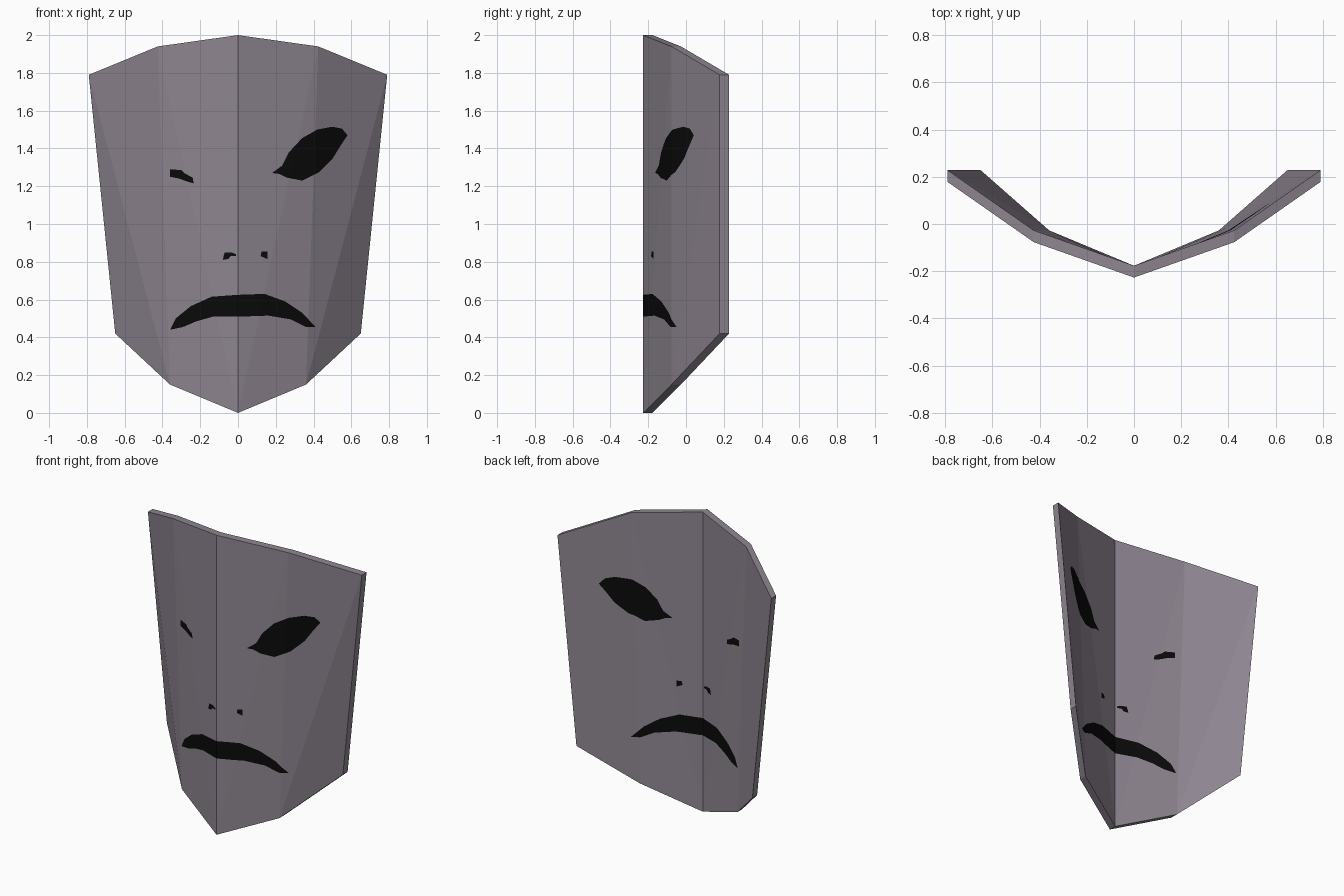
import bpy, bmesh
from mathutils import Vector
from mathutils.geometry import delaunay_2d_cdt, intersect_point_tri_2d, barycentric_transform

if "Cube" in bpy.data.objects:
    bpy.data.objects.remove(bpy.data.objects["Cube"])

THICK = 0.05


def material(name, rgb):
    m = bpy.data.materials.new(name)
    m.diffuse_color = (*rgb, 1)
    m.use_nodes = True
    m.node_tree.nodes["Principled BSDF"].inputs["Base Color"].default_value = m.diffuse_color
    return m


# Folded shield: centre crease, side crease and outer edge, each (bottom, top) as (x, y, z)
columns = [((0, -0.227, 0), (0, -0.227, 2.0)),
           ((0.36, -0.077, 0.15), (0.425, -0.077, 1.94)),
           ((0.65, 0.178, 0.42), (0.79, 0.178, 1.79))]

# Each panel is two flat triangles, mirrored to the other side
panels = []
for (b0, t0), (b1, t1) in zip(columns, columns[1:]):
    for tri in ((b0, b1, t1), (b0, t1, t0)):
        for side in (1, -1):
            panels.append([Vector((side * x, y, z)) for x, y, z in tri])

# Painted outlines seen from the front, as (x, z)
wide_eye = [(.18, 1.27), (.235, 1.31), (.27, 1.38), (.34, 1.455), (.42, 1.5), (.5, 1.515),
            (.55, 1.505), (.58, 1.47), (.54, 1.41), (.5, 1.345), (.43, 1.275), (.34, 1.23),
            (.26, 1.245), (.22, 1.265)]
narrow_eye = [(-.36, 1.29), (-.3, 1.285), (-.285, 1.27), (-.24, 1.245), (-.235, 1.215),
              (-.27, 1.225), (-.31, 1.24), (-.36, 1.25)]
left_nostril = [(-.08, .81), (-.05, .815), (-.04, .83), (-.01, .83), (-.01, .84),
                (-.035, .85), (-.07, .85), (-.075, .835)]
right_nostril = [(.12, .83), (.155, .815), (.155, .855), (.125, .855)]
mouth = [(-.36, .44), (-.33, .5), (-.25, .565), (-.14, .615), (0, .625), (.14, .63),
         (.25, .59), (.34, .53), (.41, .455), (.36, .455), (.28, .495), (.16, .515),
         (.02, .51), (-.13, .51), (-.22, .485), (-.29, .455)]
features = [wide_eye, narrow_eye, left_nostril, right_nostril, mouth]


def flat(v):
    return Vector((v.x, v.z))


def fold(p):
    """Lift a flat (x, z) point onto the folded surface."""
    best = None
    for tri in panels:
        a, b, c = [flat(v) for v in tri]
        q = barycentric_transform(Vector((p.x, p.y, 0)), a.to_3d(), b.to_3d(), c.to_3d(), *tri)
        if intersect_point_tri_2d(p, a, b, c):
            return q
        d = (p - (a + b + c) / 3).length
        if best is None or d < best[0]:
            best = (d, q)
    # Corner points that fall just outside through rounding
    for tri in panels:
        for v in tri:
            if (flat(v) - p).length < 1e-3:
                return v.copy()
    return best[1]


# Cut the painted outlines into the panels
points, loops = [], []
for poly in [[flat(v) for v in t] for t in panels] + [[Vector(p) for p in f] for f in features]:
    area = sum(p.cross(q) for p, q in zip(poly, poly[1:] + poly[:1]))
    if area < 0:
        poly = poly[::-1]
    loops.append(list(range(len(points), len(points) + len(poly))))
    points += poly
cut_points, _, cut_faces, _, _, origins = delaunay_2d_cdt(points, [], loops, 1, 1e-5)

bm = bmesh.new()
verts = [bm.verts.new(fold(p)) for p in cut_points]
for ids, origin in zip(cut_faces, origins):
    face = bm.faces.new([verts[i] for i in ids])
    face.material_index = int(any(o >= len(panels) for o in origin))

# Thicken backwards, carrying the paint through to the back
ret = bmesh.ops.extrude_face_region(bm, geom=bm.faces[:], use_keep_orig=True)
new_verts = [g for g in ret["geom"] if isinstance(g, bmesh.types.BMVert)]
bmesh.ops.translate(bm, verts=new_verts, vec=(0, THICK, 0))
bmesh.ops.recalc_face_normals(bm, faces=bm.faces[:])

mesh = bpy.data.meshes.new("mask")
bm.to_mesh(mesh)
bm.free()
mesh.materials.append(material("mauve grey", (0.27, 0.235, 0.28)))
mesh.materials.append(material("black paint", (0.003, 0.003, 0.003)))
bpy.context.collection.objects.link(bpy.data.objects.new("mask", mesh))
